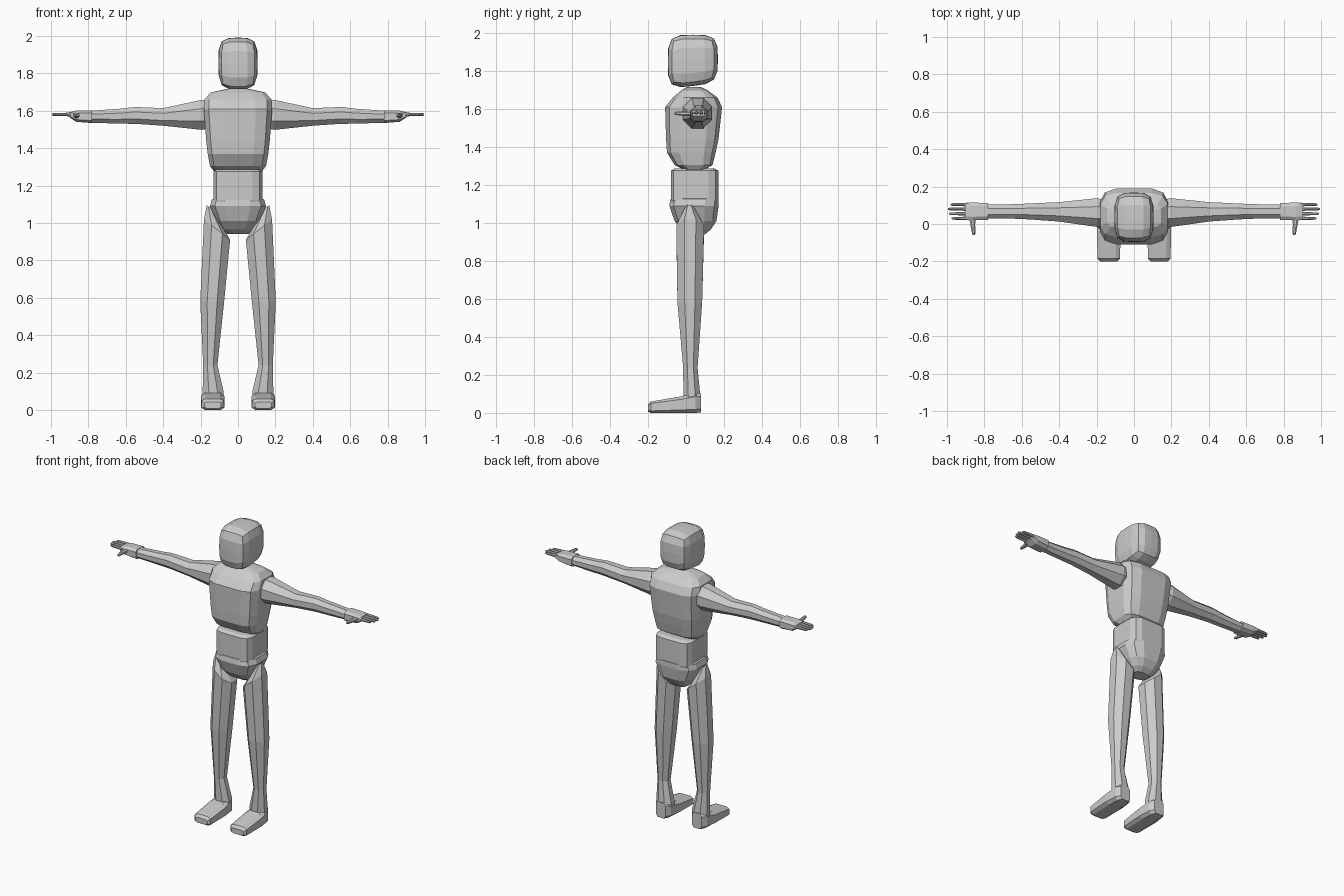
import bpy, bmesh
from math import sin, cos, pi, copysign


def finish(name, bm, mirror=False):
    bmesh.ops.recalc_face_normals(bm, faces=bm.faces[:])
    mesh = bpy.data.meshes.new(name)
    bm.to_mesh(mesh)
    bm.free()
    ob = bpy.data.objects.new(name, mesh)
    bpy.context.collection.objects.link(ob)
    if mirror:
        ob.modifiers.new("mirror", 'MIRROR').use_mirror_merge = False
    return ob


def loft(name, axis, rings, sides=8, power=2, mirror=False):
    """Ring = (position on axis, centre a, centre b, half a, half b, tilt along a)."""
    unit = []
    for i in range(sides):
        t = 2 * pi * (i + 0.5) / sides
        unit.append([copysign(abs(f) ** (2 / power), f) for f in (cos(t), sin(t))])
    k = max(u[0] for u in unit)
    m = max(u[1] for u in unit)
    bm = bmesh.new()
    loops = []
    for t, a, b, ha, hb, *tilt in rings:
        loop = []
        for u, v in unit:
            u, v = u / k, v / m
            p = [a + ha * u, b + hb * v]
            p.insert("xyz".index(axis), t + (tilt[0] * u if tilt else 0))
            loop.append(bm.verts.new(p))
        loops.append(loop)
    for lo, hi in zip(loops, loops[1:]):
        for i in range(sides):
            j = (i + 1) % sides
            bm.faces.new((lo[i], lo[j], hi[j], hi[i]))
    bm.faces.new(loops[0])
    bm.faces.new(loops[-1])
    return finish(name, bm, mirror)


# Head: rounded block with a chin line rising to the back
bm = bmesh.new()
bmesh.ops.create_cube(bm, size=2)
bmesh.ops.subdivide_edges(bm, edges=bm.edges[:], cuts=3, use_grid_fill=True)
for v in bm.verts:
    p = v.co
    n = sum(abs(c) ** 4 for c in p) ** 0.25
    x, y, z = p / n
    lift = 0.016 * y * (1 - z) / 2
    v.co = (0.105 * x, 0.036 + 0.132 * y, 1.856 + 0.135 * z + lift)
finish("head", bm)

# Trunk
loft("chest", 'z', [
    (1.278, 0, 0.045, 0.13, 0.05),
    (1.305, 0, 0.040, 0.15, 0.10),
    (1.37, 0, 0.028, 0.162, 0.128),
    (1.44, 0, 0.033, 0.17, 0.138),
    (1.61, 0, 0.040, 0.183, 0.150),
    (1.66, 0, 0.048, 0.18, 0.118),
    (1.698, 0, 0.045, 0.145, 0.07),
    (1.717, 0, 0.040, 0.06, 0.035)], 12, 4)
loft("abdomen", 'z', [
    (1.105, 0, 0.045, 0.125, 0.120),
    (1.12, 0, 0.045, 0.13, 0.125),
    (1.275, 0, 0.045, 0.13, 0.125),
    (1.287, 0, 0.045, 0.115, 0.105)], 12, 5)
loft("pelvis", 'z', [
    (0.94, 0, 0.06, 0.055, 0.04),
    (0.965, 0, 0.055, 0.085, 0.075),
    (1.01, 0, 0.05, 0.115, 0.11),
    (1.09, 0, 0.042, 0.15, 0.13),
    (1.125, 0, 0.045, 0.14, 0.127),
    (1.135, 0, 0.045, 0.12, 0.11)], 12, 3.2)

# Legs and feet
loft("leg", 'z', [
    (0.05, 0.135, 0.03, 0.055, 0.042),
    (0.10, 0.133, 0.03, 0.056, 0.044),
    (0.24, 0.148, 0.023, 0.038, 0.038),
    (0.58, 0.138, 0.02, 0.064, 0.065),
    (0.965, 0.112, 0.022, 0.07, 0.073, 0.055),
    (1.085, 0.153, 0.018, 0.014, 0.02, 0.01)], 8, 2, True)
loft("foot", 'y', [
    (-0.20, 0.135, 0.026, 0.045, 0.018),
    (-0.185, 0.135, 0.030, 0.060, 0.030),
    (-0.03, 0.135, 0.043, 0.064, 0.043),
    (0.05, 0.135, 0.052, 0.056, 0.052),
    (0.078, 0.135, 0.054, 0.036, 0.052)], 8, 4, True)

# Arms, palms, thumbs and fingers
loft("arm", 'x', [
    (0.165, 0.060, 1.578, 0.070, 0.075),
    (0.195, 0.061, 1.578, 0.077, 0.080),
    (0.40, 0.065, 1.567, 0.052, 0.047),
    (0.55, 0.067, 1.575, 0.043, 0.045),
    (0.63, 0.067, 1.571, 0.039, 0.040),
    (0.785, 0.067, 1.568, 0.037, 0.032)], 8, 2, True)
loft("palm", 'x', [
    (0.78, 0.067, 1.568, 0.046, 0.034),
    (0.865, 0.067, 1.571, 0.047, 0.030),
    (0.90, 0.067, 1.578, 0.046, 0.014)], 8, 3.5, True)
loft("thumb", 'y', [
    (0.04, 0.865, 1.575, 0.020, 0.014),
    (0.0, 0.862, 1.576, 0.013, 0.012),
    (-0.05, 0.857, 1.577, 0.009, 0.009),
    (-0.06, 0.856, 1.577, 0.005, 0.005)], 8, 2, True)
for y, tip in ((0.030, 0.975), (0.055, 0.99), (0.080, 0.995), (0.104, 0.98)):
    loft("finger", 'x', [
        (0.885, y, 1.58, 0.010, 0.010),
        (tip - 0.01, y, 1.58, 0.007, 0.008),
        (tip, y, 1.58, 0.004, 0.004)], 8, 2, True)
